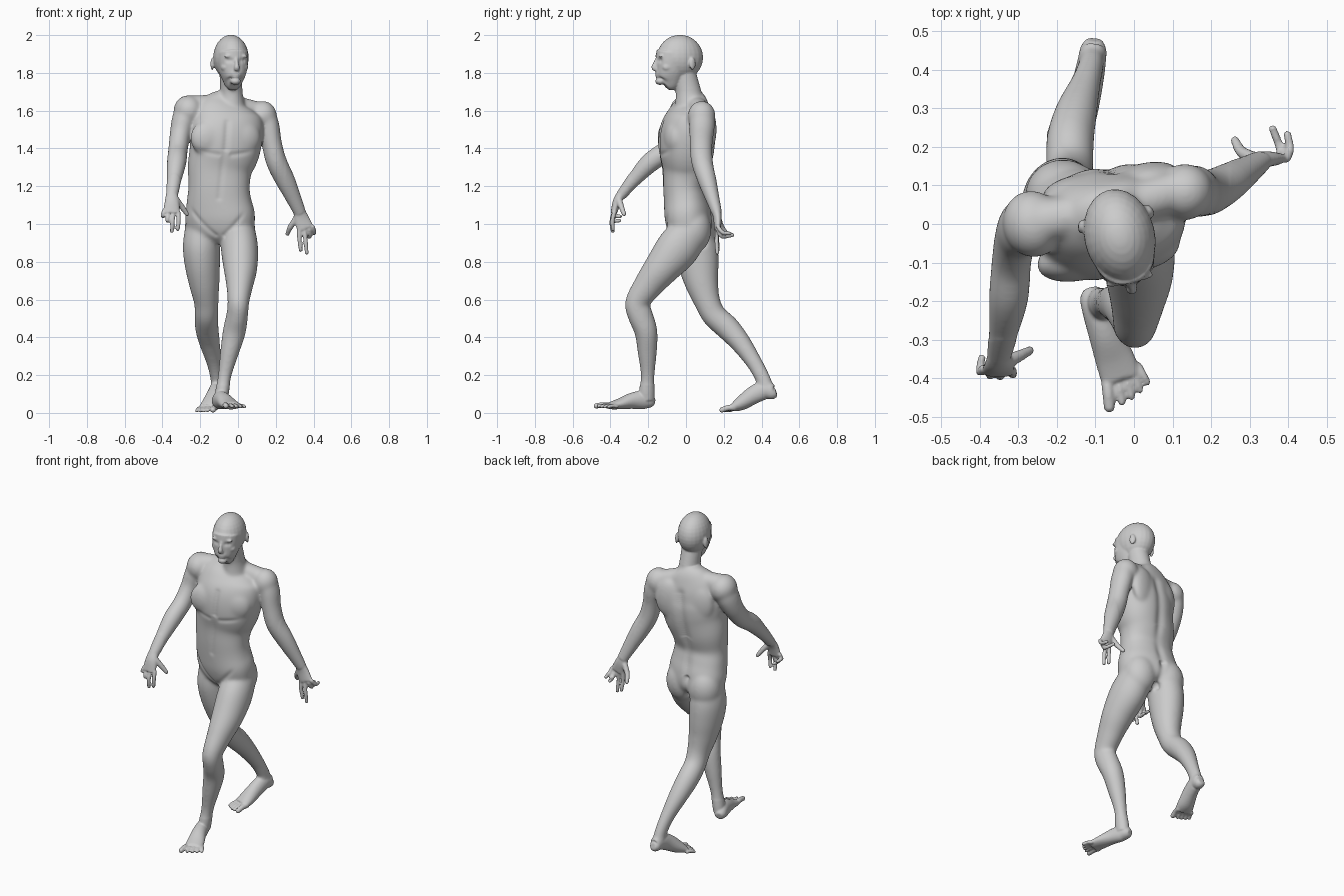
import bpy, bmesh, math
from mathutils import Vector, Matrix
from mathutils.kdtree import KDTree

bm = bmesh.new()


def spline(rows, n):
    """Catmull-Rom interpolation of whole rows (position + radii + twist)."""
    out = []
    for i in range(len(rows) - 1):
        p0, p1, p2, p3 = (rows[max(0, min(len(rows) - 1, i + k))] for k in (-1, 0, 1, 2))
        for s in range(n):
            t = s / n
            out.append([0.5 * (2 * b + (c - a) * t + (2 * a - 5 * b + 4 * c - d) * t * t
                               + (3 * b - a - 3 * c + d) * t ** 3)
                        for a, b, c, d in zip(p0, p1, p2, p3)])
    return out + [list(rows[-1])]


def loft(rows, yaw=0, power=1.0, n=5, seg=28, grow=0.0):
    """Closed skin through elliptical sections: x, y, z, side radius, depth radius, yaw."""
    rows = spline([tuple(r) if len(r) == 6 else (*r, yaw) for r in rows], n)
    pts = [Vector(r[:3]) for r in rows]
    rings = []
    for i, r in enumerate(rows):
        t = (pts[min(i + 1, len(pts) - 1)] - pts[max(i - 1, 0)]).normalized()
        a = math.radians(r[5])
        s = Vector((math.cos(a), math.sin(a), 0))
        s = (s - t * s.dot(t)).normalized()
        d = t.cross(s)
        ring = []
        for k in range(seg):
            c, q = math.cos(k * math.tau / seg), math.sin(k * math.tau / seg)
            c, q = (math.copysign(abs(v) ** power, v) for v in (c, q))
            ring.append(bm.verts.new(pts[i] + s * c * (r[3] + grow) + d * q * (r[4] + grow)))
        rings.append(ring)
    for a, b in zip(rings, rings[1:]):
        for k in range(seg):
            bm.faces.new((a[k], a[(k + 1) % seg], b[(k + 1) % seg], b[k]))
    bm.faces.new(rings[0][::-1])
    bm.faces.new(rings[-1])


def blob(c, r, yaw=0, target=None):
    m = (Matrix.Translation(c) @ Matrix.Rotation(math.radians(yaw), 4, 'Z')
         @ Matrix.Diagonal((*r, 1)))
    bmesh.ops.create_uvsphere(target or bm, u_segments=24, v_segments=16, radius=1, matrix=m)


def tube(pts, r0, r1):
    k = len(pts) - 1
    rr = [r0 + (r1 - r0) * i / k for i in range(k + 1)]
    loft([(*p, r, r) for p, r in zip(pts, rr)], yaw=8, n=3, seg=14)
    for p, r in zip(pts, rr):
        blob(p, (r, r, r))


# torso: pelvis twists one way, shoulders the other
loft([(-.095, .04, .905, .09, .07, -12), (-.095, .03, .96, .17, .112, -12),
      (-.095, .015, 1.04, .186, .124, -10), (-.1, 0, 1.12, .172, .117, -5),
      (-.1, -.01, 1.2, .162, .112, 0), (-.095, 0, 1.3, .172, .128, 6),
      (-.07, .002, 1.4, .188, .145, 10), (-.06, .01, 1.5, .195, .142, 12),
      (-.06, .027, 1.58, .18, .115, 12), (-.05, .038, 1.64, .13, .08, 12),
      (-.035, .035, 1.68, .07, .058, 12)], power=.88, seg=40)
# chest, shoulder blades and buttocks
for c, r in [((-.145, -.09, 1.455), (.11, .058, .1)), ((.022, -.062, 1.455), (.1, .058, .1)),
             ((-.15, .085, 1.5), (.09, .042, .12)), ((.03, .117, 1.5), (.09, .042, .12))]:
    blob(c, r, 12)
blob((-.183, .072, .975), (.1, .096, .125), -12)
blob((-.008, .04, .97), (.1, .094, .125), -12)
# collars and shoulder caps
tube([(-.05, .04, 1.63), (-.22, .01, 1.625)], .055, .058)
tube([(-.03, .045, 1.63), (.11, .085, 1.592)], .055, .055)
blob((-.263, .0, 1.6), (.078, .088, .082), 12)
blob((.132, .083, 1.572), (.074, .074, .08), 12)
# neck
loft([(-.035, .025, 1.6, .08, .088), (-.036, .012, 1.7, .06, .068),
      (-.038, -.01, 1.8, .06, .062)], yaw=8)

# head, laid out in its own turned frame
HY = 13
HM = Matrix.Translation((-.04, -.02, 0)) @ Matrix.Rotation(math.radians(HY), 4, 'Z')


def H(x, y, z):
    return tuple(HM @ Vector((x, y, z)))


blob(H(0, -.012, 1.881), (.092, .124, .12), HY)
loft([(*H(0, y, z), rx, ry) for y, z, rx, ry in
      [(-.095, 1.735, .03, .035), (-.077, 1.755, .05, .064), (-.065, 1.8, .07, .078),
       (-.052, 1.85, .08, .092), (-.04, 1.9, .082, .1)]], yaw=HY, power=.9)
loft([(*H(0, -.13, 1.885), .009, .01), (*H(0, -.144, 1.85), .01, .014),
      (*H(0, -.153, 1.828), .015, .014), (*H(0, -.145, 1.815), .014, .01)], yaw=HY, seg=14)
blob(H(0, -.134, 1.791), (.026, .012, .007), HY)
blob(H(0, -.132, 1.779), (.023, .012, .007), HY)
blob(H(0, -.12, 1.756), (.028, .026, .02), HY)
blob(H(0, -.128, 1.8), (.034, .016, .02), HY)
for s in (-1, 1):
    blob(H(s * .032, -.122, 1.888), (.032, .014, .01), HY - s * 12)
    blob(H(s * .048, -.092, 1.83), (.026, .03, .024), HY)
    blob(H(s * .091, .035, 1.847), (.009, .018, .033), HY + s * 20)

# forward arm
loft([(-.262, .01, 1.62, .06, .065), (-.288, -.008, 1.55, .06, .072), (-.307, -.038, 1.47, .052, .06),
      (-.318, -.1, 1.39, .049, .053), (-.325, -.19, 1.325, .049, .05),
      (-.338, -.275, 1.235, .037, .036), (-.35, -.345, 1.15, .028, .024)], yaw=8, grow=.003)
# trailing arm
loft([(.135, .085, 1.6, .055, .06), (.16, .085, 1.52, .056, .065), (.178, .08, 1.43, .051, .058),
      (.203, .085, 1.33, .052, .055), (.25, .112, 1.23, .049, .046),
      (.297, .142, 1.13, .037, .033), (.328, .163, 1.06, .029, .024)], yaw=8, grow=.003)

# forward hand
loft([(-.35, -.338, 1.165, .029, .024), (-.35, -.365, 1.12, .038, .022),
      (-.352, -.382, 1.058, .045, .017)], yaw=0)
tube([(-.325, -.355, 1.125), (-.293, -.34, 1.085), (-.27, -.328, 1.052)], .018, .0115)
tube([(-.316, -.38, 1.06), (-.314, -.39, 1.015), (-.319, -.386, .972)], .0125, .0105)
tube([(-.344, -.383, 1.055), (-.347, -.395, 1.01), (-.35, -.388, .962)], .0125, .0105)
tube([(-.37, -.382, 1.055), (-.374, -.392, 1.02), (-.369, -.352, 1.018)], .0125, .0105)
tube([(-.392, -.376, 1.07), (-.4, -.383, 1.045), (-.395, -.348, 1.04)], .0115, .0105)
# trailing hand
loft([(.324, .16, 1.075, .029, .024), (.335, .167, 1.03, .04, .022),
      (.357, .167, .975, .045, .017)], yaw=5)
tube([(.31, .17, 1.03), (.278, .188, .985), (.262, .217, .948)], .018, .0115)
tube([(.324, .165, .98), (.325, .164, .92), (.332, .17, .862)], .0125, .0105)
tube([(.351, .166, .97), (.358, .162, .91), (.364, .166, .847)], .0125, .0105)
tube([(.376, .168, .97), (.38, .192, .934), (.36, .247, .942)], .0125, .0105)
tube([(.396, .17, .985), (.405, .194, .955), (.398, .232, .95)], .0115, .0105)

# forward leg
loft([(-.002, .03, .97, .09, .1), (.008, -.045, .87, .097, .114), (.013, -.13, .765, .088, .094),
      (.009, -.2, .675, .07, .077), (.002, -.257, .585, .056, .064), (-.004, -.243, .52, .056, .066),
      (-.02, -.212, .43, .06, .06), (-.045, -.205, .32, .049, .05), (-.07, -.203, .2, .035, .036),
      (-.084, -.207, .11, .035, .041), (-.09, -.207, .07, .034, .04)], yaw=10, grow=.001)
blob((.002, -.287, .575), (.04, .037, .05))
# trailing leg
loft([(-.185, .05, .97, .095, .102), (-.193, .055, .88, .098, .114), (-.188, .067, .78, .092, .106),
      (-.178, .085, .68, .079, .087), (-.168, .114, .585, .064, .068), (-.167, .15, .515, .061, .064),
      (-.165, .22, .45, .061, .064), (-.15, .29, .37, .054, .054), (-.126, .362, .265, .039, .042),
      (-.112, .408, .18, .033, .039), (-.11, .428, .13, .033, .037)], yaw=-8, grow=.001)
blob((-.168, .11, .545), (.04, .035, .05))

# feet
loft([(-.112, -.168, .055, .02, .02), (-.107, -.186, .06, .034, .034), (-.095, -.225, .068, .039, .049),
      (-.075, -.285, .064, .043, .043), (-.05, -.35, .048, .051, .029),
      (-.033, -.4, .038, .053, .02)], yaw=18)
loft([(-.103, .478, .11, .02, .02), (-.105, .458, .107, .033, .037), (-.11, .42, .122, .037, .05),
      (-.122, .36, .096, .041, .048), (-.142, .295, .052, .049, .038),
      (-.157, .252, .028, .052, .022)], yaw=-14)


def toes(base0, base1, tip0, tip1):
    b0, b1, t0, t1 = map(Vector, (base0, base1, tip0, tip1))
    for i, k in enumerate((0, .32, .56, .78, 1)):
        b, t = b0.lerp(b1, k), t0.lerp(t1, k)
        t += (t - b).normalized() * .01 * math.sin(math.pi * k)
        r = .0165 if i == 0 else .0112
        tube([b, b.lerp(t, .5) + Vector((0, 0, .005)), t], r, r * .9)


toes((-.07, -.4, .036), (.01, -.368, .034), (-.064, -.475, .037), (.034, -.41, .032))
toes((-.12, .255, .028), (-.2, .275, .022), (-.132, .19, .0155), (-.218, .232, .012))

# fuse everything into one smooth skin
bmesh.ops.recalc_face_normals(bm, faces=bm.faces)
mesh = bpy.data.meshes.new("body")
bm.to_mesh(mesh)
bm.free()
body = bpy.data.objects.new("body", mesh)
bpy.context.collection.objects.link(body)
bpy.context.view_layer.objects.active = body
body.select_set(True)
rm = body.modifiers.new("fuse", 'REMESH')
rm.mode, rm.voxel_size = 'VOXEL', .0055
bpy.ops.object.modifier_apply(modifier="fuse")
mesh = body.data
# trunk, shoulders and thighs get much softer blends than face, hands and feet
soft = body.vertex_groups.new(name="trunk")
soft.add([v.index for v in mesh.vertices if .15 < v.co.z < 1.71 and v.co.x < .25
          and not (v.co.y < -.3 and v.co.z > .9)], 1, 'REPLACE')
for group, count in (("trunk", 45), ("", 4)):
    sm = body.modifiers.new("soften", 'SMOOTH')
    sm.factor, sm.iterations, sm.vertex_group = .5, count, group
    bpy.ops.object.modifier_apply(modifier="soften")

# pressed-in muscle lines, spine, cleft and eye sockets
tree = KDTree(len(mesh.vertices))
for v in mesh.vertices:
    tree.insert(v.co, v.index)
tree.balance()
push = {}


def groove(a, b, r, depth):
    a, b = Vector(a), Vector(b)
    n = max(1, int((b - a).length / (r * .4)))
    for i in range(n + 1):
        for co, idx, d in tree.find_range(a.lerp(b, i / n), 2.5 * r):
            push[idx] = max(push.get(idx, 0), depth * math.exp(-(d / r) ** 2))


groove((-.055, .15, 1.56), (-.085, .13, 1.3), .03, .012)
groove((-.085, .13, 1.3), (-.095, .125, 1.06), .026, .01)
groove((-.1, .135, 1.04), (-.09, .09, .9), .02, .022)
groove((-.055, -.135, 1.54), (-.065, -.145, 1.4), .018, .007)
groove((-.075, -.13, 1.38), (-.1, -.12, 1.14), .016, .004)
groove((-.22, -.14, 1.385), (-.1, -.15, 1.365), .014, .005)
groove((-.03, -.14, 1.365), (.1, -.1, 1.385), .014, .005)
groove((-.27, -.07, 1.09), (-.12, -.08, .94), .014, .005)
groove((.07, -.12, 1.09), (-.07, -.09, .94), .014, .005)
for s in (-1, 1):
    groove(H(s * .026, -.13, 1.866), H(s * .04, -.124, 1.866), .012, .008)
moves = [(i, mesh.vertices[i].normal.copy(), d) for i, d in push.items()]
for i, nrm, d in moves:
    mesh.vertices[i].co -= nrm * d
mesh.update()
bpy.ops.object.shade_smooth()

# eyes
eb = bmesh.new()
for s in (-1, 1):
    blob(H(s * .032, -.113, 1.866), (.013, .012, .009), HY, eb)
em = bpy.data.meshes.new("eyes")
eb.to_mesh(em)
eb.free()
em.shade_smooth()
bpy.context.collection.objects.link(bpy.data.objects.new("eyes", em))
